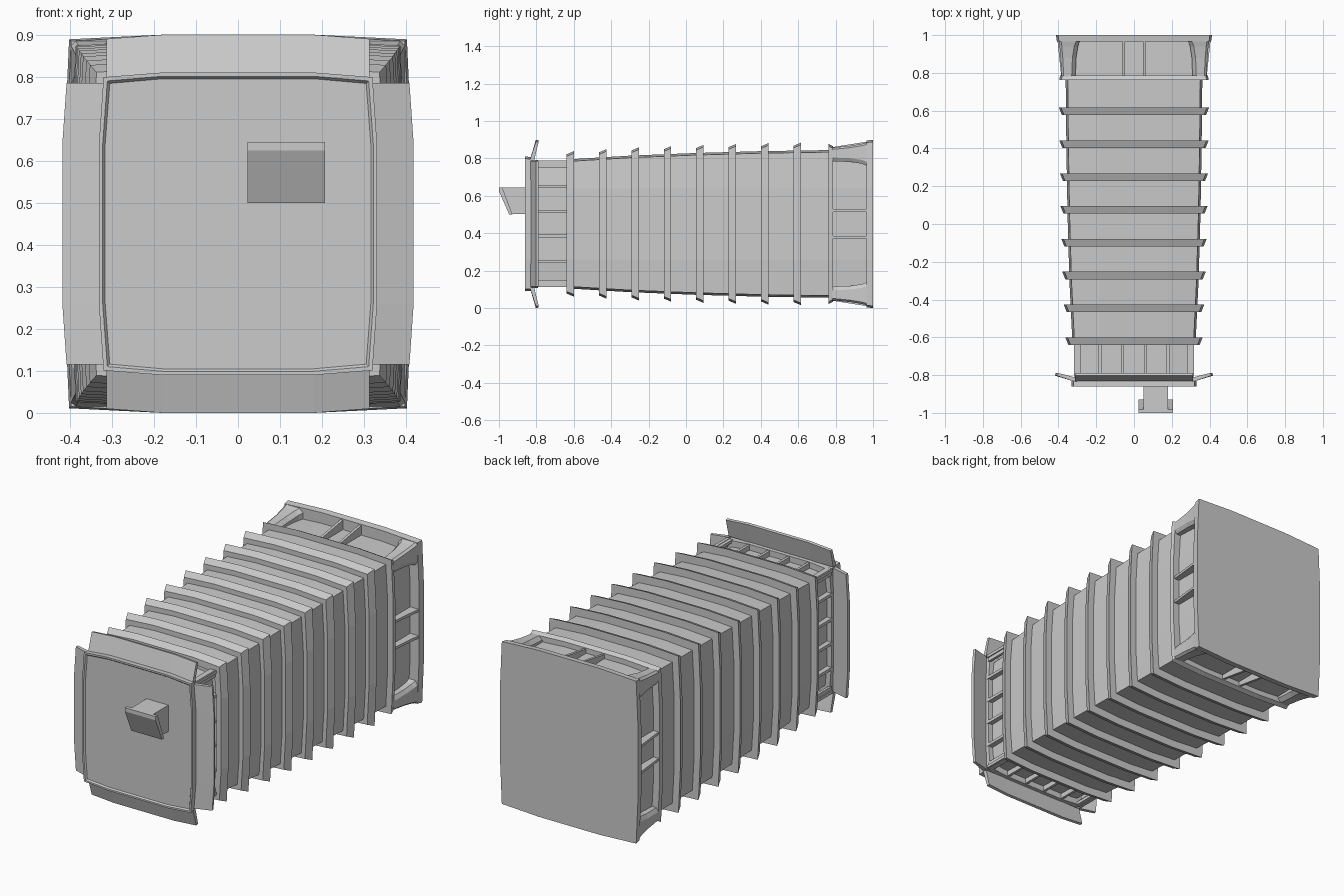
import bpy, bmesh

if "Cube" in bpy.data.objects:
    bpy.data.objects.remove(bpy.data.objects["Cube"])

CZ = 0.45  # height of the long axis


def loft(name, rings, cap=True, loop=False):
    """Skin a list of equal-length point rings into one mesh."""
    bm = bmesh.new()
    vs = [[bm.verts.new(p) for p in r] for r in rings]
    n = len(vs[0])
    pairs = list(zip(vs, vs[1:])) + ([(vs[-1], vs[0])] if loop else [])
    for a, b in pairs:
        for i in range(n):
            j = (i + 1) % n
            bm.faces.new((a[i], a[j], b[j], b[i]))
    if cap and not loop:
        bm.faces.new(vs[0][::-1])
        bm.faces.new(vs[-1])
    bmesh.ops.recalc_face_normals(bm, faces=bm.faces)
    me = bpy.data.meshes.new(name)
    bm.to_mesh(me)
    bm.free()
    ob = bpy.data.objects.new(name, me)
    bpy.context.collection.objects.link(ob)
    return ob


def section(y, w, h, b=0.011):
    """Bowed rectangle: each side is three facets."""
    cw, ch, mx, mz = w - b, h - b, 0.18, 0.19
    q = [(cw, -ch), (w, -mz), (w, mz), (cw, ch), (mx, h), (-mx, h)]
    return [(x, y, CZ + z) for x, z in q + [(-x, -z) for x, z in q]]


def box(name, x0, x1, y0, y1, z0, z1):
    return loft(name, [[(x0, y, z0), (x1, y, z0), (x1, y, z1), (x0, y, z1)]
                       for y in (y0, y1)])


# Tapered body
PROFILE = [(-0.63, .326, .345), (-0.3, .342, .365), (0.05, .352, .379),
           (0.4, .358, .389), (0.785, .362, .395)]
loft("body", [section(*p) for p in PROFILE])


def body_size(y):
    for (y0, w0, h0), (y1, w1, h1) in zip(PROFILE, PROFILE[1:]):
        if y <= y1:
            t = (y - y0) / (y1 - y0)
            return w0 + t * (w1 - w0), h0 + t * (h1 - h0)


# Slanted ribs around the body
for k in range(8):
    y = -0.62 + k * 0.1737
    w, h = body_size(y)
    loft("rib", [section(y - .02, w - .01, h - .01),
                 section(y - .02, w + .021, h + .026),
                 section(y + .02, w + .037, h + .043),
                 section(y + .02, w - .01, h - .01)], loop=True)

# Rear end: collar, recessed core, end plate
loft("rear_collar", [section(.762, .35, .38), section(.762, .395, .428),
                     section(.785, .392, .416), section(.785, .35, .38)], loop=True)
loft("rear_core", [section(.78, .355, .388), section(.97, .355, .388)])
loft("rear_plate", [section(.965, .408, .446), section(1.0, .413, .45)])

# Flared corner posts at the rear
for sx in (-1, 1):
    for sz in (-1, 1):
        rings = []
        for y, o, i in ((.78, 0, 0), (.88, .005, .004), (.94, .01, .013), (.97, .014, .025)):
            x0, x1, z0, z1 = .33 - i, .384 + o, .355 - i, .408 + 2 * o
            pts = [(x0 - .02, z0 - .02), (x1 - .012, z0 - .02), (x1, z0), (x1, z1 - .01),
                   (x1 - .012, z1), (x0, z1), (x0 - .02, z1 - .02)]
            rings.append([(sx * x, y, CZ + sz * z) for x, z in pts])
        loft("rear_corner_post", rings)

# Rear dividers on all four sides
for s in (-1, 1):
    for c in (-.055, .055):
        for nm, u0, ua, ub, flip in (("rear_divider_top", .37, .41, .44, False),
                                     ("rear_divider_side", .34, .385, .405, True)):
            d = c * 1.3 if flip else c
            rings = []
            for y, u1 in ((.78, ua), (.97, ub)):
                r = [(d - .007, u0), (d + .007, u0), (d + .007, u1), (d - .007, u1)]
                rings.append([(s * v, y, CZ + u) if flip else (u, y, CZ + s * v)
                              for u, v in r])
            loft(nm, rings)

# Front neck with fins
loft("neck", [section(-.8, .29, .31), section(-.62, .295, .315)])
for s in (-1, 1):
    for x in (-.305, -.18, -.06, .06, .18, .305):
        z = sorted((CZ + s * .30, CZ + s * .338))
        box("neck_fin_top", x - .007, x + .007, -.8, -.62, *z)
    for z in (-.328, -.2, -.065, .065, .2, .328):
        xs = sorted((s * .28, s * .318))
        box("neck_fin_side", *xs, -.8, -.62, CZ + z - .008, CZ + z + .008)

# Front door with a thin rim and inset panel
loft("front_door", [section(-.79, .316, .342), section(-.83, .316, .342),
                    section(-.83, .33, .358), section(-.86, .331, .36),
                    section(-.86, .322, .351), section(-.852, .316, .345)])


# Four flared flaps around the door
def flap(name, half, mid, base, tip, side, vertical):
    rings = []
    for t in (-half, -mid, mid, half):
        out = tip if abs(t) == half else tip + .01
        prof = [(base, -.835), (out, -.803), (out - .003, -.788), (base, -.812)]
        rings.append([(side * u, y, CZ + t) if vertical else (t, y, CZ + side * u)
                      for u, y in prof])
    loft(name, rings)


for s in (-1, 1):
    flap("side_flap", .335, .19, .312, .408, s, True)
    flap("top_flap" if s > 0 else "bottom_flap", .313, .18, .34, .44, s, False)

# Handle: stem and slanted grip plate
def extrude_x(name, x0, x1, prof):
    loft(name, [[(x, y, z) for y, z in prof] for x in (x0, x1)])


extrude_x("handle_stem", .05, .18,
          [(-.85, .502), (-.935, .502), (-.99, .644), (-.85, .644)])
extrude_x("handle_grip", .023, .207,
          [(-.945, .50), (-1.0, .625), (-1.0, .645), (-.982, .645), (-.928, .50)])
